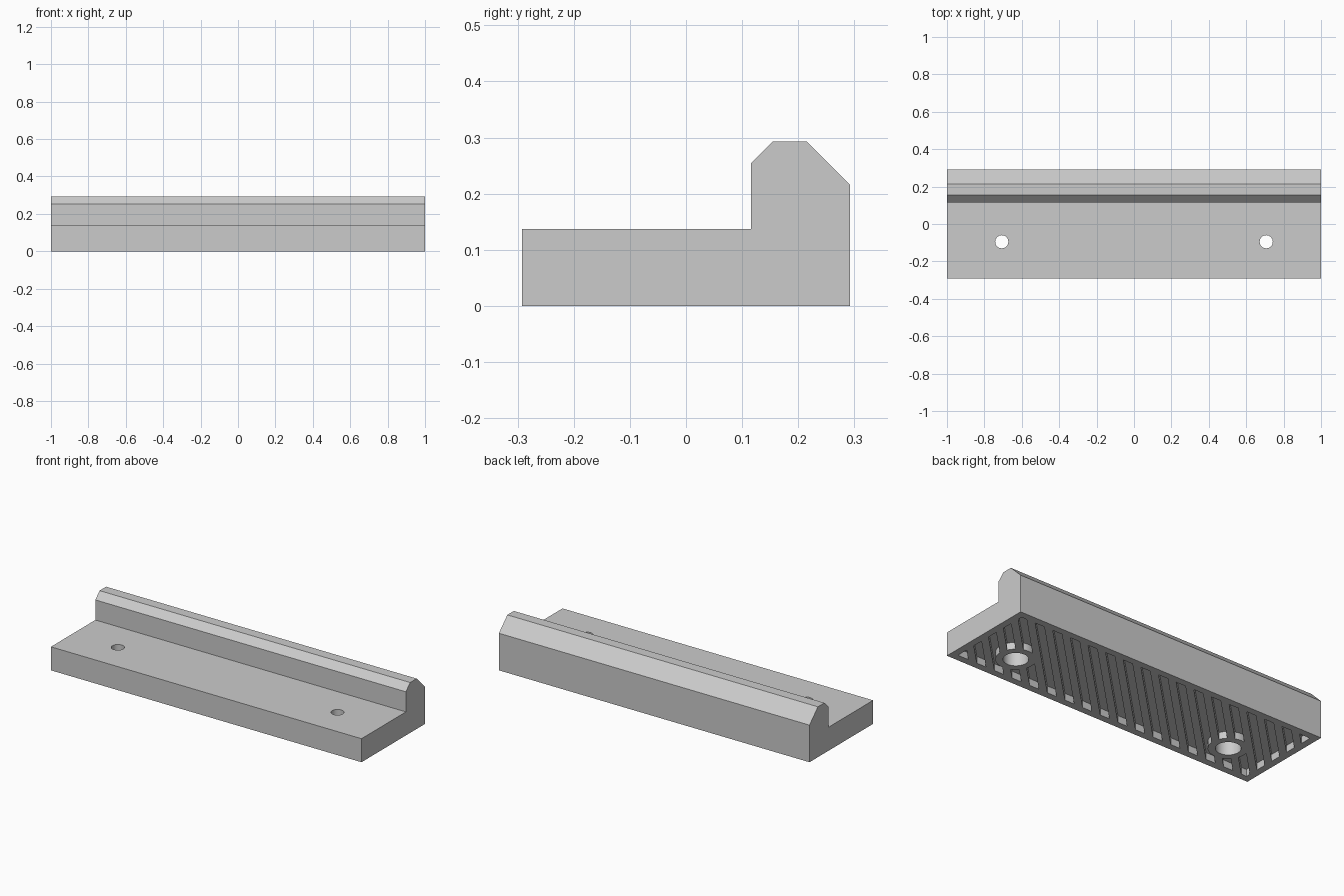
import bpy, bmesh, math
from mathutils import Matrix, Vector

if "Cube" in bpy.data.objects:
    bpy.data.objects.remove(bpy.data.objects["Cube"], do_unlink=True)

HOLES = [(-0.707, -0.095), (0.707, -0.095)]
DEPTH, WIDTH = 0.04, 0.585      # groove depth, body width
PITCH, GROOVE, RIM = 0.083, 0.043, 0.04

grey = bpy.data.materials.new("plain grey")
grey.use_nodes = True
colour = (0.6, 0.6, 0.6, 1)
grey.diffuse_color = colour
grey.node_tree.nodes["Principled BSDF"].inputs["Base Color"].default_value = colour


def make(name, bm):
    bmesh.ops.recalc_face_normals(bm, faces=bm.faces)
    mesh = bpy.data.meshes.new(name)
    bm.to_mesh(mesh)
    bm.free()
    mesh.materials.append(grey)
    obj = bpy.data.objects.new(name, mesh)
    bpy.context.collection.objects.link(obj)
    return obj


def add_box(bm, size, matrix):
    bmesh.ops.create_cube(bm, size=1, matrix=matrix @ Matrix.Diagonal((*size, 1)))


def cylinders(name, radius, bottom, top):
    bm = bmesh.new()
    for x, y in HOLES:
        bmesh.ops.create_cone(bm, cap_ends=True, segments=32, radius1=radius, radius2=radius,
                              depth=top - bottom,
                              matrix=Matrix.Translation((x, y, (top + bottom) / 2)))
    return make(name, bm)


def combine(target, tool, operation):
    mod = target.modifiers.new("cut", 'BOOLEAN')
    mod.operation, mod.solver, mod.object = operation, 'EXACT', tool
    tool.hide_render = True
    bpy.context.view_layer.objects.active = target
    bpy.ops.object.modifier_apply(modifier=mod.name)
    bpy.data.objects.remove(tool, do_unlink=True)


# Ledge and chamfered back rail, one profile extruded along the length
profile = [(-0.2925, 0), (0.2925, 0), (0.2925, 0.216), (0.215, 0.293),
           (0.155, 0.293), (0.116, 0.254), (0.116, 0.137), (-0.2925, 0.137)]
bm = bmesh.new()
end = bm.faces.new([bm.verts.new((-1, y, z)) for y, z in profile])
grown = bmesh.ops.extrude_face_region(bm, geom=[end], use_keep_orig=True)
bmesh.ops.translate(bm, vec=(2, 0, 0),
                    verts=[v for v in grown["geom"] if isinstance(v, bmesh.types.BMVert)])
body = make("rail_block", bm)

# Screw holes, wider from below
combine(body, cylinders("screw_hole_cutter", 0.035, -0.1, 0.3), 'DIFFERENCE')
combine(body, cylinders("screw_head_cutter", 0.066, -0.1, 0.09), 'DIFFERENCE')

# Diagonal underside grooves, kept inside a rim and outside a collar round each hole
bm = bmesh.new()
turn = Matrix.Rotation(math.radians(45), 4, 'Z')
for k in range(-11, 12):
    add_box(bm, (3, GROOVE, 0.4), turn @ Matrix.Translation((0, k * PITCH, 0)))
grooves = make("groove_cutter", bm)
bm = bmesh.new()
add_box(bm, (2 - 2 * RIM, WIDTH - 2 * RIM, 2 * DEPTH), Matrix.Identity(4))
combine(grooves, make("rim_limit", bm), 'INTERSECT')
combine(grooves, cylinders("collar_limit", 0.105, -0.3, 0.3), 'DIFFERENCE')
combine(body, grooves, 'DIFFERENCE')

# Smooth hole walls, sharp edges elsewhere
bpy.ops.object.select_all(action='DESELECT')
body.select_set(True)
bpy.context.view_layer.objects.active = body
bpy.ops.object.shade_smooth_by_angle(angle=math.radians(30))
